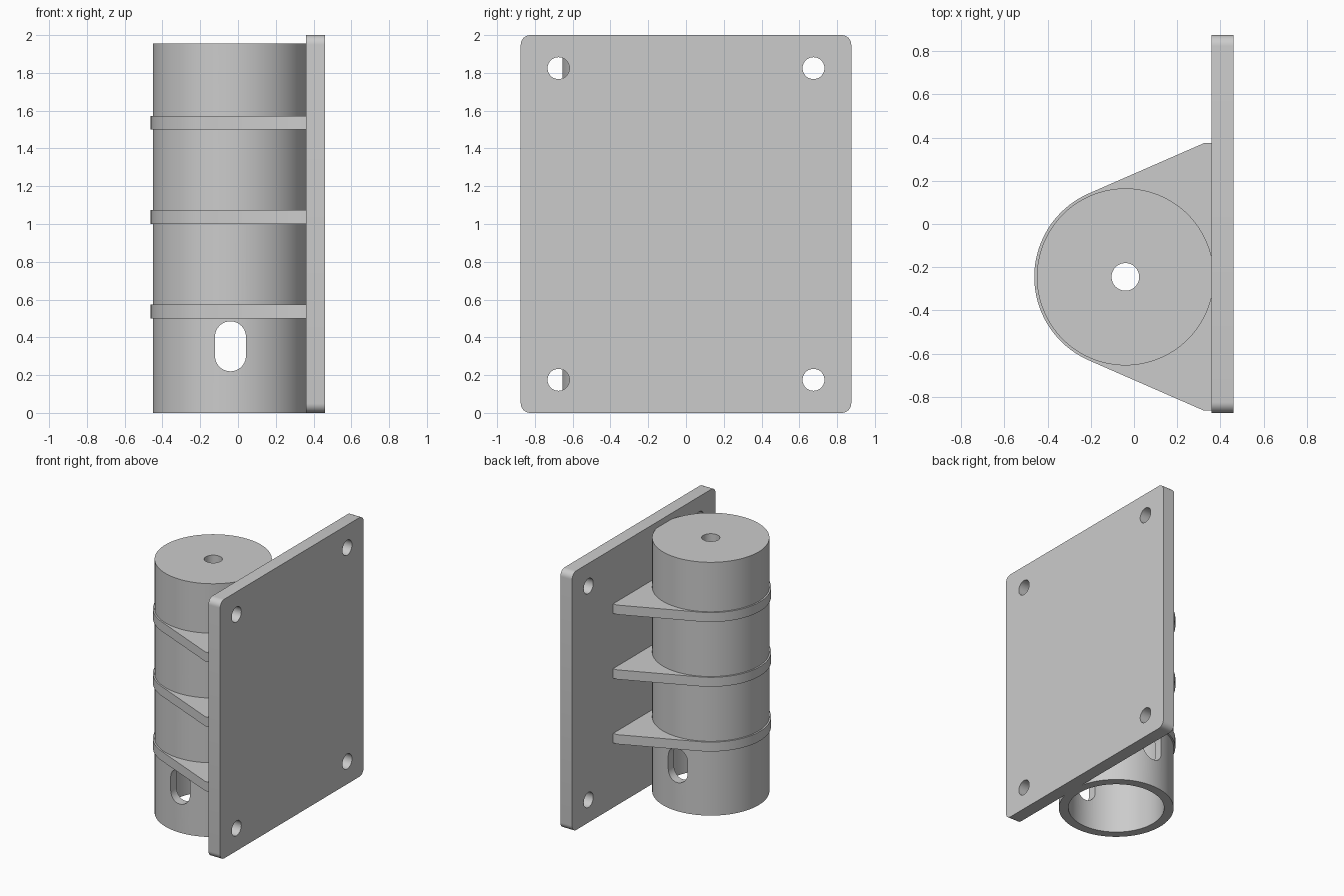
import bpy, bmesh
from math import cos, sin, pi, radians

cube = bpy.data.objects.get("Cube")
if cube:
    bpy.data.objects.remove(cube)

grey = bpy.data.materials.new("plain grey")
grey.use_nodes = True
grey.diffuse_color = (0.6, 0.6, 0.6, 1)
grey.node_tree.nodes["Principled BSDF"].inputs["Base Color"].default_value = (0.6, 0.6, 0.6, 1)

CX, CY = -0.04, -0.245      # tube axis
WALL_X = 0.36               # inner face of the plate


def arc(cx, cy, r, start, end, n):
    """Points on an arc, angles in degrees, both ends included."""
    steps = [radians(start + (end - start) * i / n) for i in range(n + 1)]
    return [(cx + r * cos(a), cy + r * sin(a)) for a in steps]


def circle(cx, cy, r, n=96):
    return arc(cx, cy, r, 0, 360, n)[:-1]


def prism(name, outline, low, high, axis="z"):
    """Extrude a flat outline from low to high along an axis."""
    place = {"x": lambda u, v, w: (w, u, v),
             "y": lambda u, v, w: (u, w, v),
             "z": lambda u, v, w: (u, v, w)}[axis]
    bm = bmesh.new()
    face = bm.faces.new([bm.verts.new(place(u, v, low)) for u, v in outline])
    grown = bmesh.ops.extrude_face_region(bm, geom=[face])["geom"]
    verts = [g for g in grown if isinstance(g, bmesh.types.BMVert)]
    bmesh.ops.translate(bm, verts=verts, vec=place(0, 0, high - low))
    bmesh.ops.recalc_face_normals(bm, faces=bm.faces)
    mesh = bpy.data.meshes.new(name)
    bm.to_mesh(mesh)
    bm.free()
    mesh.materials.append(grey)
    obj = bpy.data.objects.new(name, mesh)
    bpy.context.collection.objects.link(obj)
    return obj


def activate(obj):
    bpy.ops.object.select_all(action="DESELECT")
    obj.select_set(True)
    bpy.context.view_layer.objects.active = obj


def cut(obj, cutter):
    """Subtract the cutter and throw it away."""
    cutter.hide_render = True
    mod = obj.modifiers.new("cut", "BOOLEAN")
    mod.operation = "DIFFERENCE"
    mod.solver = "EXACT"
    mod.object = cutter
    activate(obj)
    bpy.ops.object.modifier_apply(modifier=mod.name)
    bpy.data.objects.remove(cutter)


# Mounting plate with rounded corners and four screw holes
HALF, R = 0.875, 0.05
corners = [(HALF - R, 2 - R, 0), (R - HALF, 2 - R, 90),
           (R - HALF, R, 180), (HALF - R, R, 270)]
outline = [p for y, z, a in corners for p in arc(y, z, R, a, a + 90, 8)]
plate = prism("mounting_plate", outline, WALL_X, 0.46, "x")
for y in (-0.675, 0.675):
    for z in (0.175, 1.825):
        cut(plate, prism("screw_cutter", circle(y, z, 0.058, 40), 0.2, 0.6, "x"))

# Tube, closed on top except for a small centre hole
tube = prism("tube", circle(CX, CY, 0.41, 128), 0, 1.955)
cut(tube, prism("bore_cutter", circle(CX, CY, 0.342), -0.1, 1.885))
cut(tube, prism("top_hole_cutter", circle(CX, CY, 0.064, 48), 1.7, 2.1))

# Rounded slot through the front and back of the tube
slot = arc(CX, 0.403, 0.082, 0, 180, 20) + arc(CX, 0.302, 0.082, 180, 360, 20)
cut(tube, prism("slot_cutter", slot, -1, 0.6, "y"))

# Three bracket ribs that wrap the tube and flare out to the plate
SPREAD = 0.62
rib_outline = ([(WALL_X + 0.01, CY + SPREAD), (0.325, CY + SPREAD)]
               + arc(CX, CY, 0.422, 113.7, 246.3, 56)
               + [(0.325, CY - SPREAD), (WALL_X + 0.01, CY - SPREAD)])
ribs = []
for label, z in (("lower", 0.5), ("middle", 1.0), ("upper", 1.5)):
    rib = prism(label + "_rib", rib_outline, z, z + 0.073)
    cut(rib, prism("rib_cutter", circle(CX, CY, 0.38), z - 0.1, z + 0.2))
    ribs.append(rib)

# Smooth round walls, crisp edges
for obj in [plate, tube] + ribs:
    activate(obj)
    bpy.ops.object.shade_smooth_by_angle(angle=radians(30))
